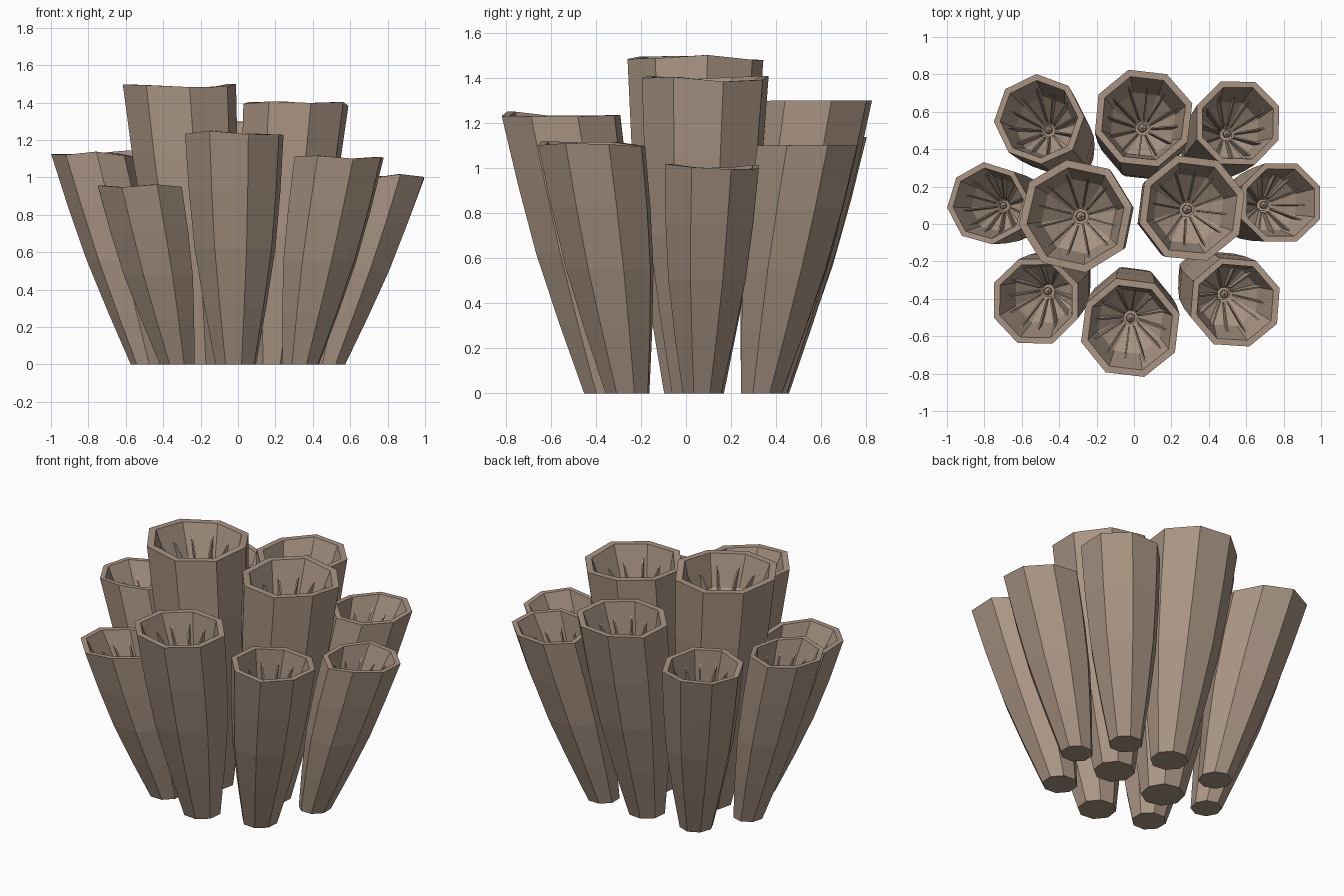
import bpy, bmesh, math, random
from mathutils import Vector

if "Cube" in bpy.data.objects:
    bpy.data.objects.remove(bpy.data.objects["Cube"])

random.seed(4)
SIDES = 8
BASE_PULL = 0.62          # base position relative to rim position

mat = bpy.data.materials.new("coral_brown")
mat.diffuse_color = (0.40, 0.30, 0.23, 1)
mat.use_nodes = True
mat.node_tree.nodes["Principled BSDF"].inputs["Base Color"].default_value = mat.diffuse_color

# name, rim x, rim y, rim height, rim radius, rotation in degrees
TUBES = [
    ("back_left_tube", -0.51, 0.56, 1.14, 0.243, 3),
    ("back_middle_tube", 0.05, 0.565, 1.29, 0.272, 17),
    ("back_right_tube", 0.555, 0.54, 1.09, 0.24, 22),
    ("left_tube", -0.78, 0.11, 1.125, 0.222, 6),
    ("tall_left_tube", -0.31, 0.045, 1.49, 0.308, 9.5),
    ("tall_right_tube", 0.31, 0.085, 1.395, 0.295, 16),
    ("right_tube", 0.785, 0.115, 1.005, 0.23, 22),
    ("front_left_tube", -0.525, -0.41, 0.95, 0.245, 22),
    ("front_middle_tube", -0.02, -0.555, 1.24, 0.272, 16),
    ("front_right_tube", 0.54, -0.42, 1.105, 0.25, 18),
]
OUTER = [(0, 0.41), (0.25, 0.63), (0.5, 0.82), (0.75, 0.93), (1, 1)]
# cup: depth below the rim, fraction of the rim radius
CUP = [(0.0, 0.86), (0.2, 0.66), (0.33, 0.14)]


def finish(name, bm):
    bmesh.ops.recalc_face_normals(bm, faces=bm.faces)
    me = bpy.data.meshes.new(name)
    bm.to_mesh(me)
    bm.free()
    me.materials.append(mat)
    ob = bpy.data.objects.new(name, me)
    bpy.context.collection.objects.link(ob)


for name, x, y, h, rad, rot in TUBES:
    top = Vector((x, y, h))
    base = Vector((x * BASE_PULL, y * BASE_PULL, 0))
    rim_z = [random.uniform(-0.013, 0.013) for _ in range(SIDES)]
    wobble = [random.uniform(0.98, 1.01) for _ in range(SIDES)]

    def ring(bm, t, r, jitter):
        c = base.lerp(top, t)
        out = []
        for i in range(SIDES):
            a = math.radians(rot) + math.tau * i / SIDES
            rr = r * rad * wobble[i]
            out.append(bm.verts.new((c.x + rr * math.cos(a), c.y + rr * math.sin(a),
                                     c.z + jitter * rim_z[i])))
        return out

    # outer wall, rim and hollow cup
    bm = bmesh.new()
    rings = [ring(bm, t, r, 1 if t == 1 else 0) for t, r in OUTER]
    rings += [ring(bm, 1 - d / h, r, 1 if d == 0 else 0) for d, r in CUP]
    for lo, hi in zip(rings, rings[1:]):
        for i in range(SIDES):
            j = (i + 1) % SIDES
            bm.faces.new((lo[i], lo[j], hi[j], hi[i]))
    bm.faces.new(rings[0][::-1])
    bm.faces.new(rings[-1])
    finish(name, bm)

    # thin radial ribs tapering toward the cup centre
    bm = bmesh.new()
    for k in range(12):
        a = math.tau * k / 12 + math.radians(rot) + 0.1
        d = Vector((math.cos(a), math.sin(a), 0))
        s = Vector((-d.y, d.x, 0))
        prof = [(0.77, 0.07), (0.20, 0.27), (0.14, 0.34), (0.64, 0.24)]
        loops = []
        for side in (-1, 1):
            loops.append([bm.verts.new(base.lerp(top, 1 - z / h) + d * r * rad
                                       + s * side * 0.004) for r, z in prof])
        bm.faces.new(loops[0])
        bm.faces.new(loops[1][::-1])
        for i in range(4):
            j = (i + 1) % 4
            bm.faces.new((loops[0][i], loops[0][j], loops[1][j], loops[1][i]))
    finish(name.replace("tube", "ribs"), bm)

    # small knob at the bottom of the cup
    bm = bmesh.new()
    bmesh.ops.create_icosphere(bm, subdivisions=1, radius=0.1 * rad)
    bmesh.ops.translate(bm, verts=bm.verts, vec=base.lerp(top, 1 - 0.31 / h))
    finish(name.replace("tube", "centre_knob"), bm)
